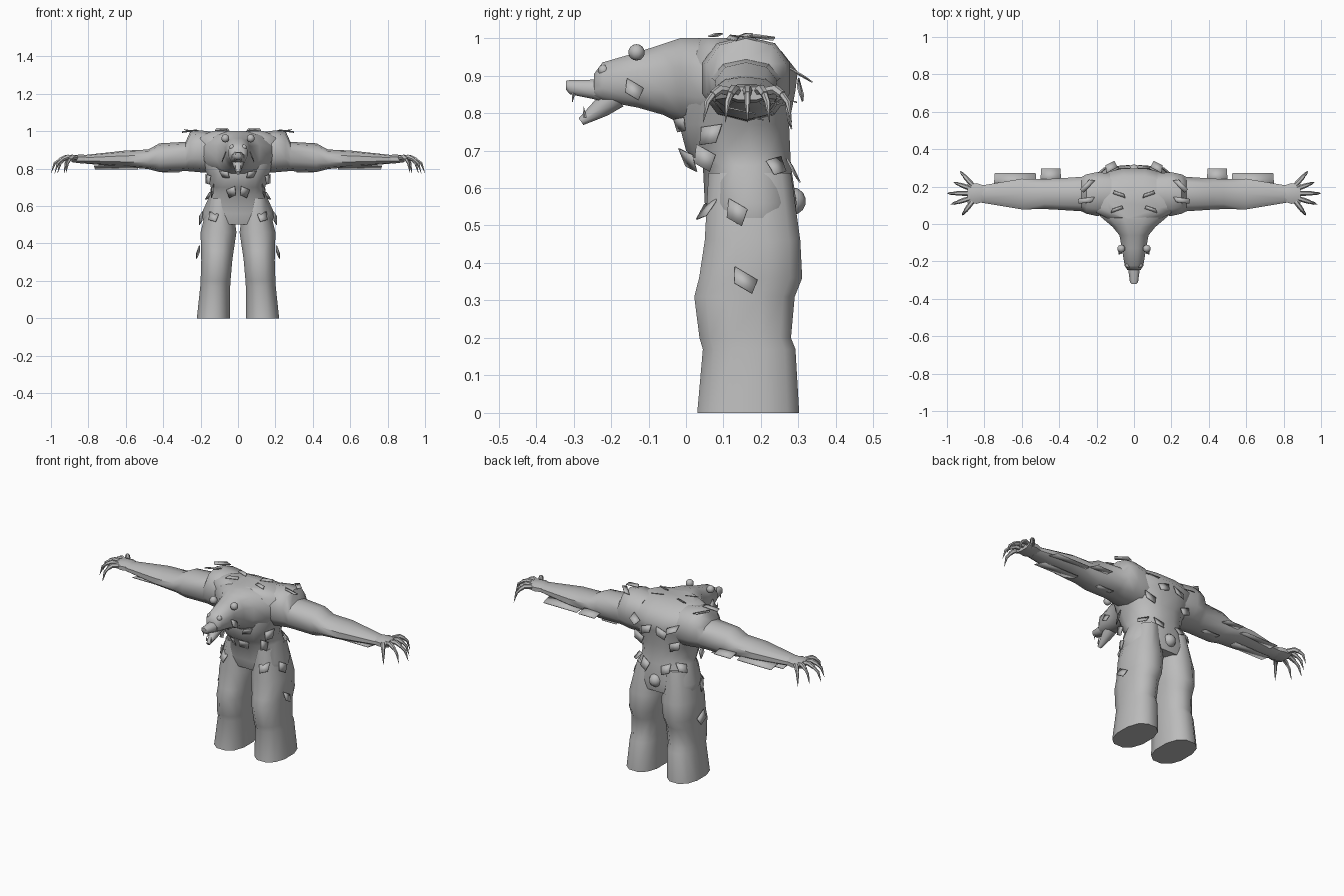
import bpy, bmesh, math
from mathutils import Vector

if "Cube" in bpy.data.objects:
    bpy.data.objects.remove(bpy.data.objects["Cube"])

fur = bpy.data.materials.new("grey fur")
fur.diffuse_color = (0.5, 0.5, 0.5, 1)
fur.use_nodes = True
fur.node_tree.nodes["Principled BSDF"].inputs["Base Color"].default_value = fur.diffuse_color


def finish(name, bm, mirror=False, angle=50):
    """Turn a bmesh into a named, shaded object, optionally mirrored in x."""
    bmesh.ops.recalc_face_normals(bm, faces=bm.faces)
    me = bpy.data.meshes.new(name)
    bm.to_mesh(me)
    bm.free()
    me.materials.append(fur)
    ob = bpy.data.objects.new(name, me)
    bpy.context.collection.objects.link(ob)
    if mirror:
        ob.modifiers.new("mirror", 'MIRROR').use_mirror_merge = False
    bpy.ops.object.select_all(action='DESELECT')
    ob.select_set(True)
    bpy.context.view_layer.objects.active = ob
    bpy.ops.object.shade_smooth_by_angle(angle=math.radians(angle))
    return ob


def skin(bm, rings):
    """Bridge rings of points into a closed solid."""
    rings = [[bm.verts.new(p) for p in r] for r in rings]
    for a, b in zip(rings, rings[1:]):
        for k in range(len(a)):
            m = k - 1
            bm.faces.new((a[m], a[k], b[k], b[m]))
    bm.faces.new(rings[0])
    bm.faces.new(rings[-1])


def loft(name, axis, sections, n=12, mid=lambda t: 0, mirror=False):
    """Rounded-box sections (t, half width, low, high) along an axis."""
    rings = []
    for t, half, lo, hi in sections:
        ring = []
        for k in range(n):
            w = math.tau * (k + 0.5) / n
            c, s = [math.copysign(abs(q / math.cos(math.pi / n)) ** 0.85, q)
                    for q in (math.cos(w), math.sin(w))]
            a, b = mid(t) + c * half, (lo + hi) / 2 + s * (hi - lo) / 2
            ring.append({'X': (t, a, b), 'Y': (a, t, b), 'Z': (a, b, t)}[axis])
        rings.append(ring)
    bm = bmesh.new()
    skin(bm, rings)
    return finish(name, bm, mirror)


def tube(bm, pts, radii, n=6):
    """Tapered tube along a path."""
    pts = [Vector(p) for p in pts]
    rings = []
    for i, p in enumerate(pts):
        d = (pts[min(i + 1, len(pts) - 1)] - pts[max(i - 1, 0)]).normalized()
        u = d.cross(Vector((0.1, 0, 1))).normalized()
        v = d.cross(u)
        rings.append([p + radii[i] * (u * math.cos(math.tau * k / n) + v * math.sin(math.tau * k / n))
                      for k in range(n)])
    skin(bm, rings)


def ball(name, loc, r, mirror=False):
    bm = bmesh.new()
    bmesh.ops.create_uvsphere(bm, u_segments=10, v_segments=7, radius=r)
    bmesh.ops.translate(bm, vec=loc, verts=bm.verts)
    return finish(name, bm, mirror)


# Legs lean inward as they rise, with swellings at the knee
leg = loft("leg", 'Z', [(0, .088, .03, .302), (.17, .08, .045, .292), (.2, .08, .036, .28),
                        (.31, .083, .022, .29), (.36, .087, .035, .31),
                        (.46, .096, .05, .305), (.64, .06, .06, .28)],
           mid=lambda z: .132 - .06 * z, mirror=True)

# Torso from hips to hunched shoulders
torso = loft("torso", 'Z', [(.5, .18, .07, .285), (.56, .195, .05, .295), (.66, .15, .045, .28),
                            (.7, .145, 0, .278), (.77, .165, -.018, .275), (.86, .21, -.015, .292),
                            (.91, .23, 0, .298), (.965, .23, .015, .255), (1, .14, .03, .18)], n=16)

# Arms reaching straight out, and the palms
arm = loft("arm", 'X', [(.12, .11, .78, .99), (.2, .117, .785, 1), (.255, .105, .79, .995),
                        (.28, .092, .79, .94), (.42, .083, .785, .932), (.48, .08, .8, .9),
                        (.6, .082, .81, .895), (.82, .045, .828, .872)],
           n=10, mid=lambda x: .16, mirror=True)
loft("palm", 'X', [(.8, .042, .83, .872), (.84, .055, .828, .876), (.89, .052, .835, .87)],
     n=8, mid=lambda x: .163, mirror=True)

# Five spread fingers with hooked claws
bm = bmesh.new()
for i, reach in enumerate((.92, .98, 1, .965, .93)):
    base = Vector((.865, .118 + .023 * i, .857))
    run = Vector((reach - .865, .036 * (i - 2), 0))

    def along(f, drop):
        return base + run * f - Vector((0, 0, drop))
    tube(bm, [along(0, 0), along(.4, -.006), along(.65, .008)], [.013, .013, .011])
    tube(bm, [along(.6, .004), along(.85, .028), along(1, .082)], [.009, .008, .0006])
finish("clawed_fingers", bm, True)

# Neck and head pushed forward, snout and open jaw
head = loft("neck_and_head", 'Y', [(.15, .2, .78, 1), (.04, .18, .76, 1), (-.015, .115, .772, 1),
                                   (-.06, .078, .795, .985), (-.13, .065, .815, .962),
                                   (-.223, .05, .832, .935), (-.245, .036, .84, .905)])
loft("snout", 'Y', [(-.2, .04, .825, .9), (-.25, .03, .838, .889),
                    (-.31, .022, .85, .888), (-.32, .014, .862, .886)], n=8)
bm = bmesh.new()
tube(bm, [(0, -.19, .845), (0, -.225, .815), (0, -.28, .777)], [.036, .027, .011], 8)
finish("lower_jaw", bm)
bm = bmesh.new()
for y, z, dz in ((-.3, .853, -.024), (-.27, .788, .03)):
    tube(bm, [(.015, y, z), (.015, y - .003, z + dz)], [.005, .0005], 5)
finish("fangs", bm, True)
ball("ear", (.068, -.132, .962), .022, True)
ball("brow", (.032, -.22, .914), .015, True)
ball("tail", (0, .283, .565), .037)


def tufts(name, part, spots, w, h):
    """Slanted flat tufts that lie on a part and flare away at the lower edge."""
    bm = bmesh.new()
    for i, spot in enumerate(spots):
        _, p, nor, _ = part.closest_point_on_mesh(Vector(spot))
        side = nor.cross(Vector((0, 0.2, 1))).normalized()
        down = side.cross(nor).normalized()
        if down.z > 0:
            down = -down
        side = (side + down * (.35 if i % 2 else -.35)).normalized()
        p = p + nor * .006
        q = p + down * h + nor * h * .45
        bm.faces.new([bm.verts.new(v) for v in
                      (p - side * w, p + side * w, q + side * w * .8, q - side * w * .8)])
    finish(name, bm, True, 20).modifiers.new("thickness", 'SOLIDIFY').thickness = .004


# Ragged fur on each part
tufts("leg_tufts", leg, [(.25, .16, .37)], .035, .04)
tufts("body_tufts", torso, [(.25, .14, .57), (.15, .03, .57), (.17, .04, .69), (.18, .06, .76),
                            (.05, -.03, .69), (.17, .26, .69), (.07, .3, .67)], .03, .045)
tufts("back_tufts", torso, [(.12, .3, .92), (.05, .32, .88), (.13, .3, .8), (.22, .26, .93)], .035, .04)
tufts("shoulder_tufts", arm, [(.255, .14, 1), (.24, .2, 1)], .045, .025)
tufts("hump_tufts", torso, [(.08, .15, 1.02), (.09, .07, 1.02)], .035, .018)
tufts("cheek_tufts", head, [(.1, -.14, .88), (.08, -.02, .78)], .026, .035)

# Long fringes behind and under the forearm
bm = bmesh.new()
for x, y, half, z in ((.445, .26, .055, .835), (.635, .235, .115, .825),
                      (.36, .17, .05, .788), (.65, .15, .81, .81)[:2] + (.12, .808)):
    bm.faces.new([bm.verts.new((x + a * half, y + b * .036, z - b * .008))
                  for a, b in ((-1, -1), (1, -1), (.95, 1), (-.95, 1))])
finish("arm_fringe", bm, True).modifiers.new("thickness", 'SOLIDIFY').thickness = .004
